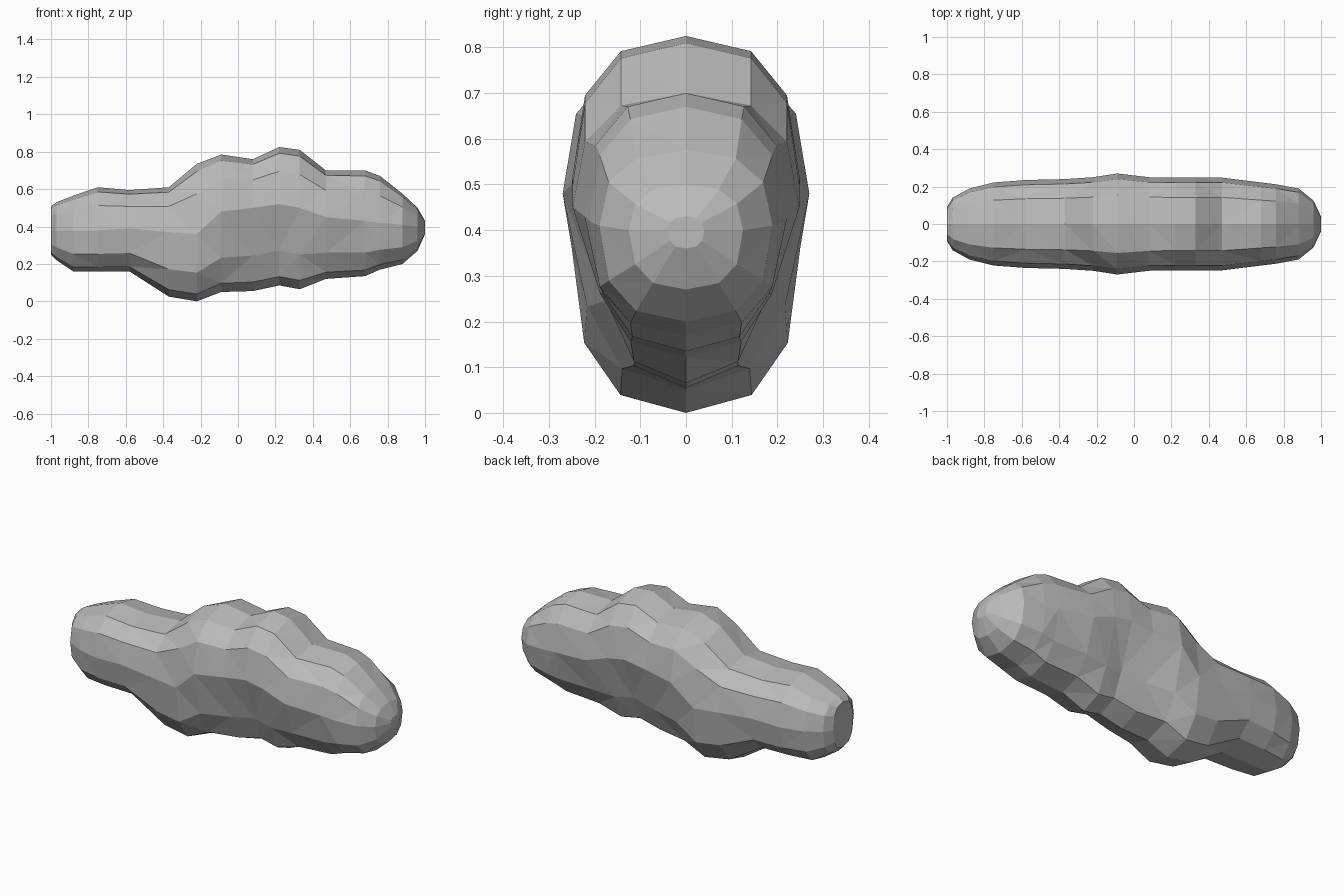
import bpy
import bmesh
from math import cos, sin, tau, copysign

if "Cube" in bpy.data.objects:
    bpy.data.objects.remove(bpy.data.objects["Cube"], do_unlink=True)

SIDES = 12

# Cloud material
grey = bpy.data.materials.new("cloud_grey")
grey.use_nodes = True
colour = (0.5, 0.5, 0.5, 1)
grey.diffuse_color = colour
shader = next(n for n in grey.node_tree.nodes if n.type == "BSDF_PRINCIPLED")
shader.inputs["Base Color"].default_value = colour
shader.inputs["Roughness"].default_value = 0.9

# Slices along the cloud: x, bottom, top, height of widest point, half width, underside width factor
SLICES = [
    (-1.0, .25, .51, .38, .09, 1),
    (-.97, .22, .53, .38, .14, 1),
    (-.88, .16, .565, .38, .19, 1),
    (-.75, .16, .61, .38, .222, 1),
    (-.58, .16, .595, .39, .235, 1),
    (-.37, .025, .61, .37, .24, 1),
    (-.22, .0, .735, .36, .25, 1),
    (-.09, .05, .785, .48, .27, .9),
    (.08, .055, .76, .5, .25, .8),
    (.22, .085, .825, .52, .248, .75),
    (.33, .065, .81, .5, .248, .8),
    (.47, .12, .70, .45, .248, .85),
    (.68, .135, .70, .43, .222, .92),
    (.76, .17, .67, .42, .212, 1),
    (.88, .20, .575, .41, .19, 1),
    (.96, .27, .50, .40, .125, 1),
    (1.0, .36, .43, .40, .04, 1),
]


def boxed(value):
    """Squares off a circular coordinate a little."""
    return copysign(abs(value) ** 0.8, value) if abs(value) > 1e-6 else 0


def add_slice(bm, x, bottom, top, middle, width, under):
    ring = []
    for i in range(SIDES):
        angle = tau * i / SIDES
        c, s = boxed(cos(angle)), boxed(sin(angle))
        height = (top - middle) if s >= 0 else (middle - bottom)
        narrow = under if s < 0 else 1
        ring.append(bm.verts.new((x, width * c * narrow, middle + height * s)))
    return ring


# Cloud body, lofted through the slices with closed ends
bm = bmesh.new()
rings = [add_slice(bm, *values) for values in SLICES]
for a, b in zip(rings, rings[1:]):
    for i in range(SIDES):
        j = (i + 1) % SIDES
        bm.faces.new((a[i], a[j], b[j], b[i]))
bm.faces.new(rings[0])
bm.faces.new(rings[-1])
bmesh.ops.triangulate(bm, faces=bm.faces[:], quad_method="SHORT_EDGE")
bmesh.ops.recalc_face_normals(bm, faces=bm.faces[:])

mesh = bpy.data.meshes.new("cloud_body")
bm.to_mesh(mesh)
bm.free()
mesh.materials.append(grey)
cloud = bpy.data.objects.new("cloud_body", mesh)
bpy.context.collection.objects.link(cloud)
